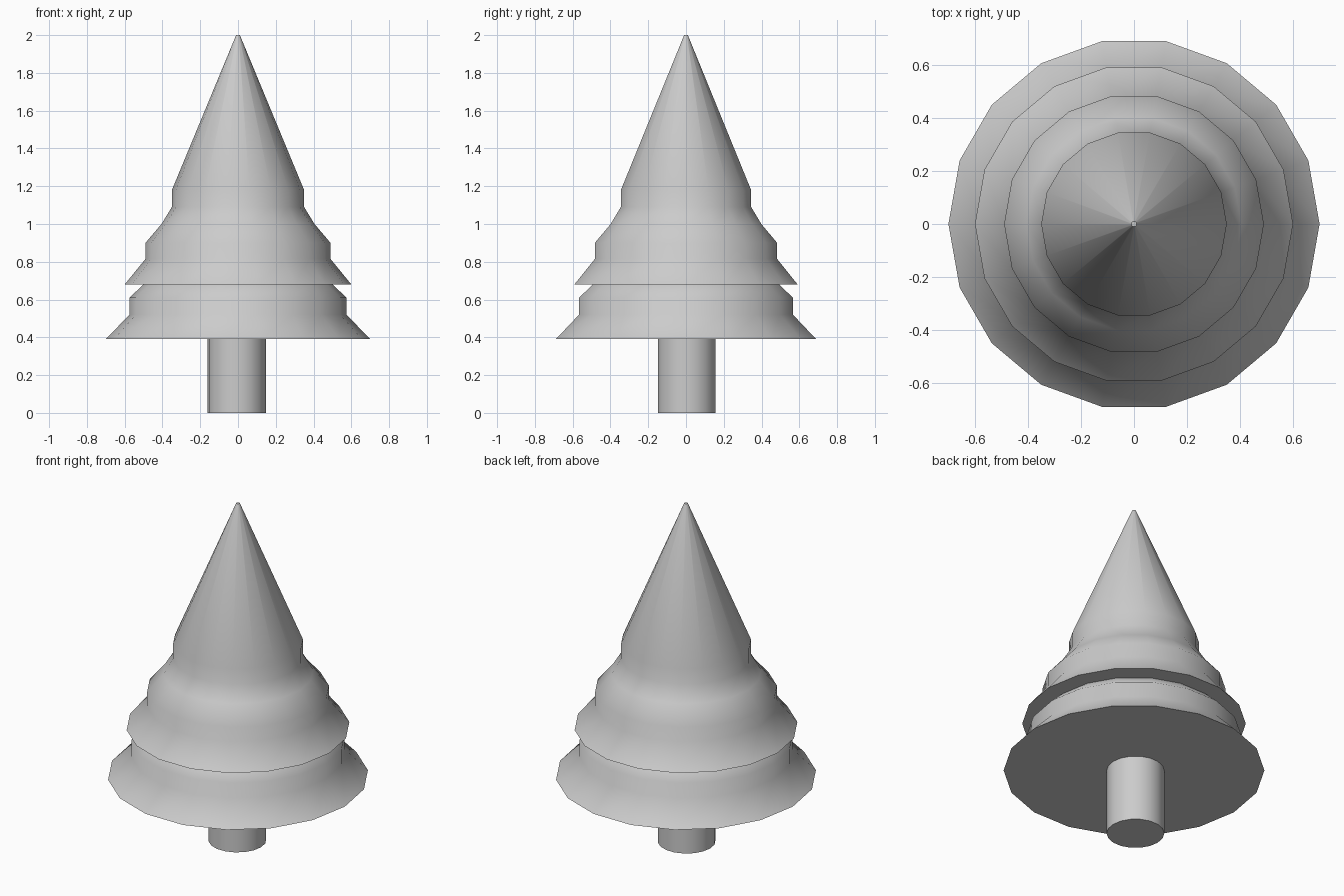
import bpy, bmesh, math

if "Cube" in bpy.data.objects:
    bpy.data.objects.remove(bpy.data.objects["Cube"])

SIDES = 18


def lathe(name, profile, centre=(0, 0), smooth_angle=60):
    """Revolve an (r, z) profile, listed bottom to top, and cap both ends."""
    bm = bmesh.new()
    rings = []
    for r, z in profile:
        rings.append([bm.verts.new((r * math.cos(2 * math.pi * i / SIDES),
                                    r * math.sin(2 * math.pi * i / SIDES), z))
                      for i in range(SIDES)])
    for low, high in zip(rings, rings[1:]):
        for i in range(SIDES):
            j = (i + 1) % SIDES
            bm.faces.new((low[i], low[j], high[j], high[i]))
    bm.faces.new(rings[0][::-1])
    bm.faces.new(rings[-1])
    bmesh.ops.recalc_face_normals(bm, faces=bm.faces)
    mesh = bpy.data.meshes.new(name)
    bm.to_mesh(mesh)
    bm.free()
    obj = bpy.data.objects.new(name, mesh)
    obj.location = (centre[0], centre[1], 0)
    bpy.context.collection.objects.link(obj)
    bpy.ops.object.select_all(action='DESELECT')
    obj.select_set(True)
    bpy.context.view_layer.objects.active = obj
    bpy.ops.object.shade_smooth_by_angle(angle=math.radians(smooth_angle))
    return obj


# Trunk, very slightly off centre
lathe("trunk", [(0.155, 0), (0.155, 0.39)], (-0.007, 0.004))

# Foliage: flared skirts, short upright bands and the top cone
lathe("foliage", [
    (0.70, 0.39), (0.575, 0.52), (0.575, 0.61), (0.50, 0.68),
    (0.60, 0.68), (0.49, 0.815), (0.49, 0.90), (0.405, 1.00),
    (0.35, 1.09), (0.35, 1.18), (0.01, 2.00),
])
